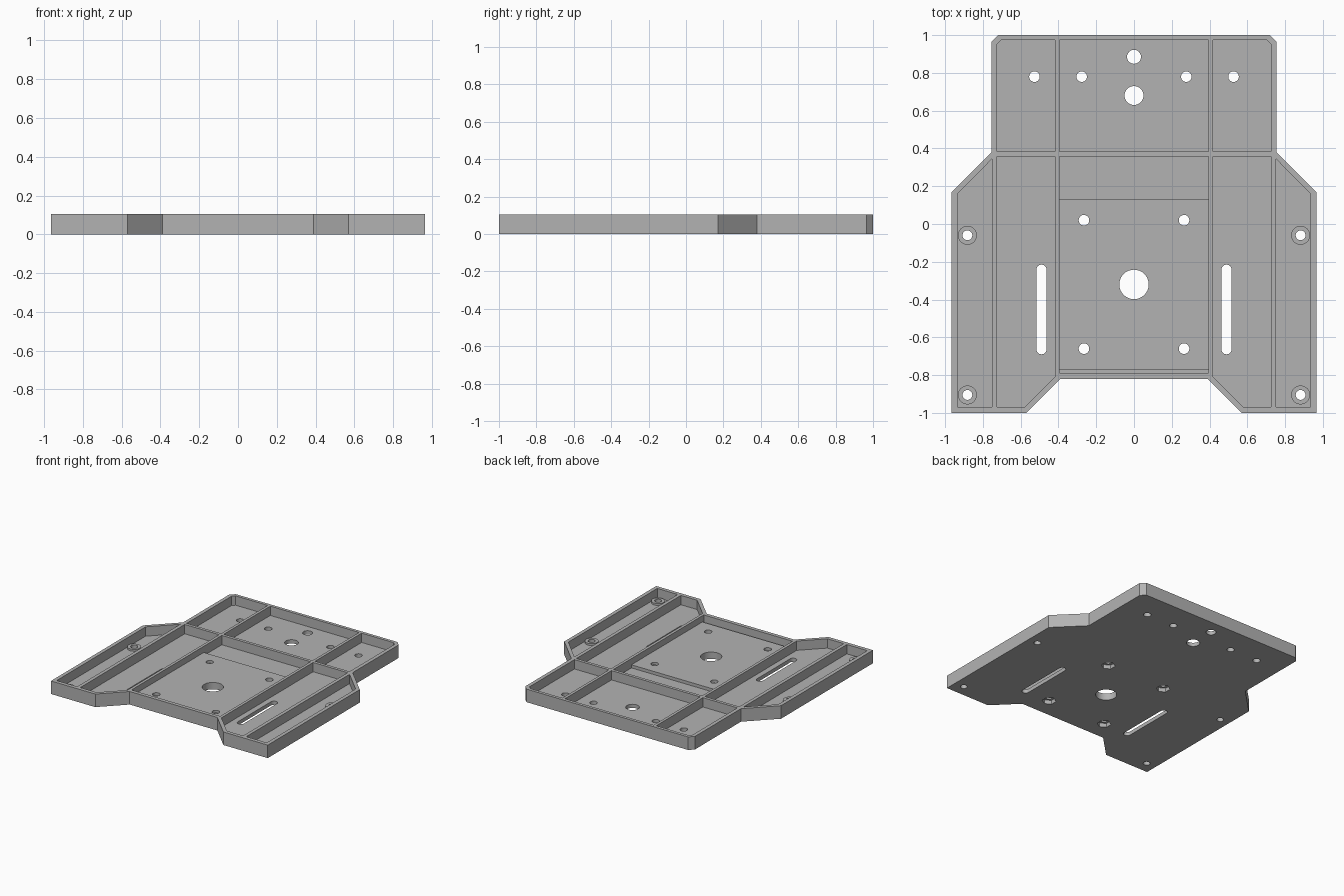
import bpy
import bmesh
from math import cos, sin, pi

if "Cube" in bpy.data.objects:
    bpy.data.objects.remove(bpy.data.objects["Cube"])

HEIGHT, FLOOR, PAD = 0.105, 0.03, 0.055
TOP = HEIGHT + 0.05

grey = bpy.data.materials.new("mid grey")
grey.use_nodes = True
colour = (0.45, 0.45, 0.45, 1)
grey.diffuse_color = colour
grey.node_tree.nodes["Principled BSDF"].inputs["Base Color"].default_value = colour


def prism(name, points, z0, z1):
    """Extrude a flat outline from z0 to z1."""
    bm = bmesh.new()
    face = bm.faces.new([bm.verts.new((x, y, z0)) for x, y in points])
    ext = bmesh.ops.extrude_face_region(bm, geom=[face])
    for v in ext["geom"]:
        if isinstance(v, bmesh.types.BMVert):
            v.co.z = z1
    bmesh.ops.recalc_face_normals(bm, faces=bm.faces)
    mesh = bpy.data.meshes.new(name)
    bm.to_mesh(mesh)
    bm.free()
    mesh.materials.append(grey)
    obj = bpy.data.objects.new(name, mesh)
    bpy.context.collection.objects.link(obj)
    return obj


def rect(x0, x1, y0, y1):
    return [(x0, y0), (x1, y0), (x1, y1), (x0, y1)]


def circle(x, y, r, n=32, turn=0):
    return [(x + r * cos(2 * pi * i / n + turn), y + r * sin(2 * pi * i / n + turn))
            for i in range(n)]


def slot(x, y0, y1, r, n=12):
    upper = [(x + r * cos(pi * i / n), y1 - r + r * sin(pi * i / n)) for i in range(n + 1)]
    lower = [(x - r * cos(pi * i / n), y0 + r - r * sin(pi * i / n)) for i in range(n + 1)]
    return upper + lower


def combine(points, z0, z1, operation="DIFFERENCE", both=False):
    """Cut or add a prism on the plate, on both sides when asked."""
    for side in ((1, -1) if both else (1,)):
        tool = prism("helper", [(side * x, y) for x, y in points], z0, z1)
        tool.hide_render = True
        mod = plate.modifiers.new("shape", "BOOLEAN")
        mod.operation, mod.solver, mod.object = operation, "EXACT", tool
        bpy.context.view_layer.objects.active = plate
        bpy.ops.object.modifier_apply(modifier=mod.name)
        bpy.data.objects.remove(tool)


# Plate outline
half = [(0.39, -0.82), (0.57, -1), (0.965, -1), (0.965, 0.17),
        (0.755, 0.38), (0.755, 0.965), (0.72, 1)]
plate = prism("mounting_plate", half + [(-x, y) for x, y in reversed(half)], 0, HEIGHT)

# Centre pockets: the front one holds a raised pad
combine(rect(-0.395, 0.395, 0.383, 0.975), FLOOR, TOP)
combine(rect(-0.395, 0.395, -0.79, 0.358), PAD, TOP)
combine(rect(-0.395, 0.395, 0.13, 0.358), FLOOR, TOP)
combine(rect(-0.395, 0.395, -0.79, -0.773), FLOOR, TOP)

# Side pockets
combine([(0.418, 0.383), (0.725, 0.383), (0.725, 0.953), (0.703, 0.975),
         (0.418, 0.975)], FLOOR, TOP, both=True)
combine([(0.418, 0.358), (0.725, 0.358), (0.725, -0.97), (0.58, -0.97),
         (0.418, -0.808)], FLOOR, TOP, both=True)
combine([(0.753, 0.343), (0.935, 0.16), (0.935, -0.97), (0.753, -0.97)],
        FLOOR, TOP, both=True)

# Screw bosses in the outer pockets
for y in (-0.06, -0.905):
    combine(circle(0.882, y, 0.05), 0.01, 0.045, "UNION", both=True)
    combine(circle(0.882, y, 0.026), -0.05, TOP, both=True)

# Centre holes
for y, r in ((0.885, 0.037), (0.68, 0.05), (-0.32, 0.078)):
    combine(circle(0, y, r), -0.05, TOP)

# Rear screw holes
for x in (0.277, 0.527):
    combine(circle(x, 0.78, 0.028), -0.05, TOP, both=True)

# Pad screw holes with hexagonal nut recesses underneath
for y in (0.02, -0.66):
    combine(circle(0.265, y, 0.028), -0.05, TOP, both=True)
    combine(circle(0.265, y, 0.052, 6, pi / 6), -0.05, 0.032, both=True)

# Long adjustment slots
combine(slot(0.49, -0.69, -0.215, 0.027), -0.05, TOP, both=True)

# Single colour, smooth round walls with sharp edges
plate.data.materials.clear()
plate.data.materials.append(grey)
for poly in plate.data.polygons:
    poly.material_index = 0
plate.select_set(True)
bpy.context.view_layer.objects.active = plate
bpy.ops.object.shade_smooth_by_angle()
